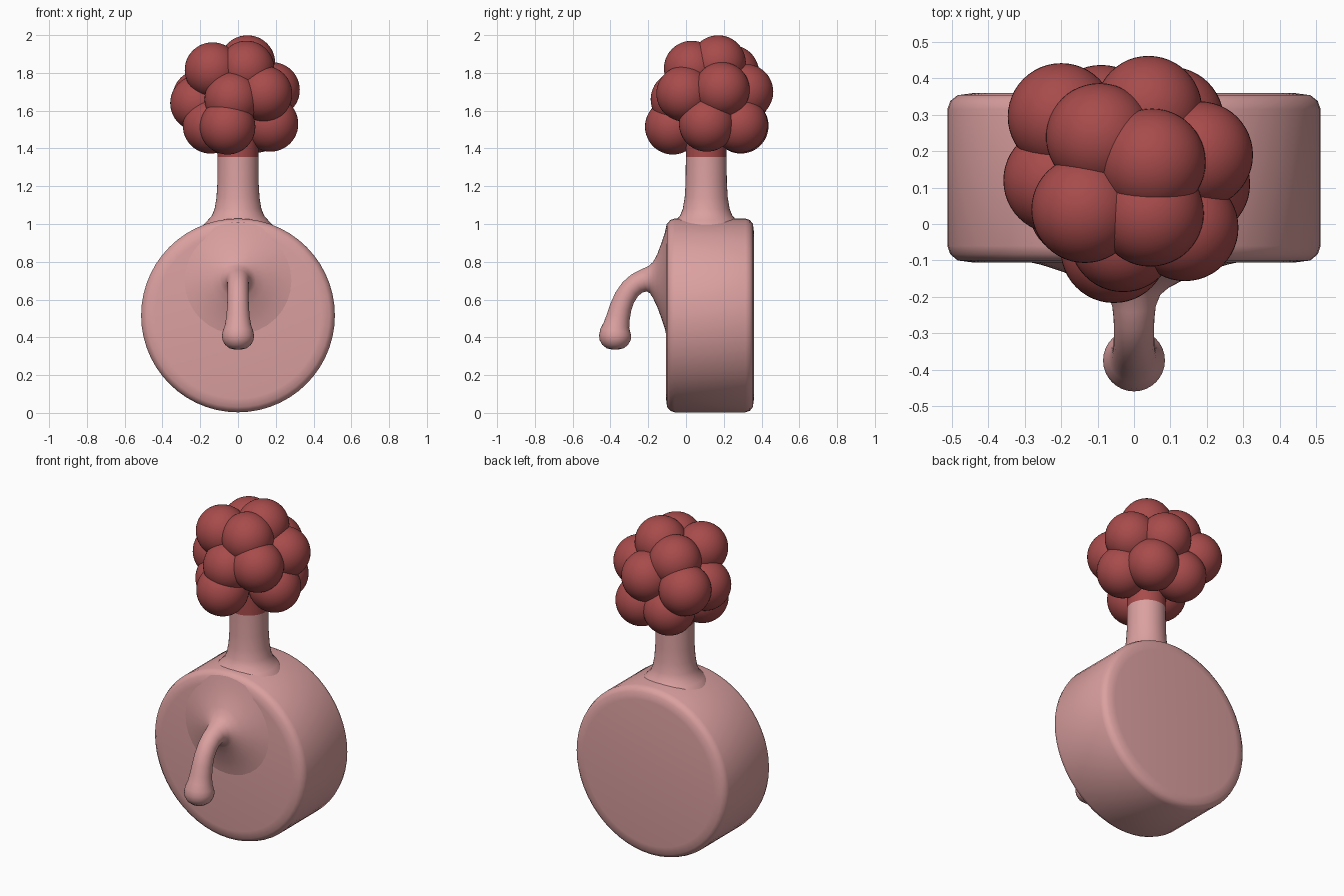
import bpy, math
from mathutils import Vector

if "Cube" in bpy.data.objects:
    bpy.data.objects.remove(bpy.data.objects["Cube"])


def material(name, rgb):
    m = bpy.data.materials.new(name)
    m.diffuse_color = (*rgb, 1)
    m.use_nodes = True
    m.node_tree.nodes["Principled BSDF"].inputs["Base Color"].default_value = m.diffuse_color
    return m


PINK = material("soft_pink", (0.71, 0.35, 0.35))
RED = material("deep_red", (0.39, 0.07, 0.07))


def sweep(name, rings, mat, sides=40, angle=40):
    """Skin circles (centre, axis, radius) lying on planes x-symmetric; caps both ends."""
    verts, faces = [], []
    for c, axis, r in rings:
        axis = Vector(axis).normalized()
        u = Vector((1, 0, 0))
        v = axis.cross(u)
        for i in range(sides):
            a = 2 * math.pi * i / sides
            verts.append(Vector(c) + r * (math.cos(a) * u + math.sin(a) * v))
    for k in range(len(rings) - 1):
        for i in range(sides):
            j = (i + 1) % sides
            faces.append((k * sides + i, k * sides + j, (k + 1) * sides + j, (k + 1) * sides + i))
    last = (len(rings) - 1) * sides
    faces.append(tuple(reversed(range(sides))))
    faces.append(tuple(range(last, last + sides)))
    me = bpy.data.meshes.new(name)
    me.from_pydata(verts, [], faces)
    me.materials.append(mat)
    ob = bpy.data.objects.new(name, me)
    bpy.context.collection.objects.link(ob)
    smooth(ob, angle)
    return ob


def smooth(ob, angle):
    bpy.ops.object.select_all(action='DESELECT')
    ob.select_set(True)
    bpy.context.view_layer.objects.active = ob
    bpy.ops.object.shade_smooth_by_angle(angle=math.radians(angle))


# round drum body, lying on its side, with softened rims
drum = [(-0.106, 0.44), (-0.10, 0.485), (-0.083, 0.505), (-0.06, 0.513),
        (0.315, 0.513), (0.338, 0.505), (0.354, 0.485), (0.36, 0.44)]
sweep("drum_body", [((0, y, 0.516), (0, 1, 0), r) for y, r in drum], PINK, 56)

# neck flaring into the drum
neck = [(0.95, 0.21), (0.99, 0.188), (1.02, 0.16), (1.045, 0.138), (1.08, 0.124),
        (1.14, 0.114), (1.22, 0.109), (1.355, 0.108)]
sweep("neck", [((0, 0.107, z), (0, 0, 1), r) for z, r in neck], PINK)
sweep("neck_collar", [((0, 0.107, z), (0, 0, 1), 0.108) for z in (1.355, 1.55)], RED)

# spout: wide cone off the front face, then a hooked tube with a rounded tip
path = [(-0.10, 0.70, 0.31), (-0.112, 0.70, 0.255), (-0.13, 0.70, 0.20), (-0.152, 0.70, 0.14),
        (-0.175, 0.703, 0.095), (-0.195, 0.705, 0.072), (-0.225, 0.70, 0.060),
        (-0.26, 0.685, 0.056), (-0.295, 0.655, 0.055), (-0.325, 0.61, 0.056),
        (-0.345, 0.56, 0.058), (-0.358, 0.51, 0.062), (-0.368, 0.465, 0.069),
        (-0.374, 0.435, 0.080), (-0.375, 0.41, 0.085), (-0.375, 0.385, 0.082),
        (-0.375, 0.36, 0.068), (-0.375, 0.342, 0.045), (-0.375, 0.335, 0.015)]
rings = []
for i, (y, z, r) in enumerate(path):
    a, b = path[max(i - 1, 0)], path[min(i + 1, len(path) - 1)]
    axis = (0, -1, 0) if i < 5 else (0, b[0] - a[0], b[1] - a[1])
    rings.append(((0, y, z), axis, r))
sweep("spout", rings, PINK, 32, 60)

# cluster of balls on top of the neck
balls = [(0.05, 0.17, 1.852), (0.045, 0.03, 1.823), (-0.135, 0.04, 1.815), (-0.095, 0.24, 1.80),
         (0.18, 0.19, 1.71), (0.14, -0.01, 1.69), (-0.03, -0.04, 1.66), (-0.212, 0.12, 1.64),
         (-0.2, 0.295, 1.67), (0.04, 0.315, 1.70),
         (-0.055, -0.07, 1.515), (0.172, 0.11, 1.53), (0.1, 0.285, 1.525),
         (-0.09, 0.29, 1.52), (-0.145, 0.05, 1.52), (0, 0.13, 1.66)]
for n, p in enumerate(balls):
    bpy.ops.mesh.primitive_uv_sphere_add(segments=48, ring_count=24, radius=0.147, location=p)
    ob = bpy.context.object
    ob.name = f"cluster_ball_{n + 1}"
    ob.data.materials.append(RED)
    smooth(ob, 60)
